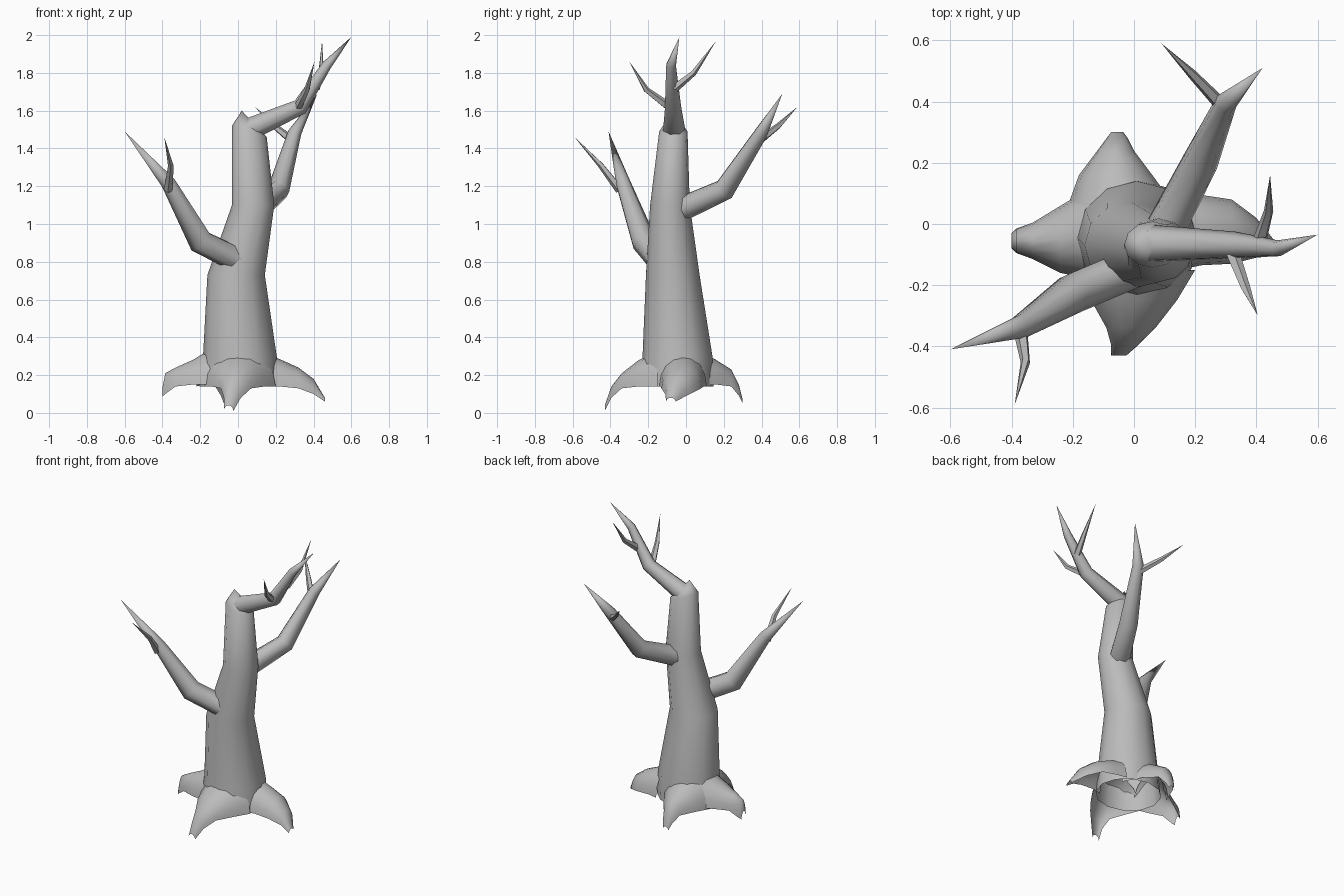
import bpy
import math
from mathutils import Vector

cube = bpy.data.objects.get("Cube")
if cube:
    bpy.data.objects.remove(cube, do_unlink=True)

# One plain bark colour
bark = bpy.data.materials.new("grey_bark")
bark.use_nodes = True
GREY = (0.5, 0.5, 0.5, 1)
bark.diffuse_color = GREY
bsdf = bark.node_tree.nodes["Principled BSDF"]
bsdf.inputs["Base Color"].default_value = GREY
bsdf.inputs["Roughness"].default_value = 0.8


def make(name, rings, tip=None, closed=True):
    """Skin a list of equal-length rings, optionally ending in a point."""
    n = len(rings[0])
    verts = [v for ring in rings for v in ring]
    span = n if closed else n - 1
    faces = []
    for k in range(len(rings) - 1):
        for i in range(span):
            j = (i + 1) % n
            faces.append((k * n + i, k * n + j, (k + 1) * n + j, (k + 1) * n + i))
    if tip is not None:
        last = (len(rings) - 1) * n
        verts.append(tip)
        faces += [(last + i, last + (i + 1) % n, len(verts) - 1) for i in range(span)]
    mesh = bpy.data.meshes.new(name)
    mesh.from_pydata([tuple(v) for v in verts], [], faces)
    mesh.materials.append(bark)
    obj = bpy.data.objects.new(name, mesh)
    bpy.context.collection.objects.link(obj)
    bpy.ops.object.select_all(action='DESELECT')
    obj.select_set(True)
    bpy.context.view_layer.objects.active = obj
    bpy.ops.object.shade_smooth_by_angle(angle=math.radians(62))
    return obj


def limb(name, path, radii, sides=7):
    """Tapering bent tube that ends in a sharp point."""
    pts = [Vector(p) for p in path]
    dirs = [(b - a).normalized() for a, b in zip(pts, pts[1:])]
    rings, prev, side = [], None, None
    for k, r in enumerate(radii):
        t = dirs[k] if k == 0 else (dirs[k - 1] + dirs[k]).normalized()
        if prev is None:
            side = t.orthogonal().normalized()
        else:
            side = prev.rotation_difference(t) @ side
        prev = t
        other = t.cross(side)
        angles = [math.tau * i / sides for i in range(sides)]
        rings.append([pts[k] + r * (side * math.cos(a) + other * math.sin(a)) for a in angles])
    make(name, rings, pts[-1])


def root(name, sections, heading, steps=8):
    """Arched shell, open below; sections are (x, y, bottom z, half width, height)."""
    across = Vector((math.sin(heading), -math.cos(heading), 0))
    rings = []
    for x, y, z, w, h in sections:
        angles = [math.pi * i / steps for i in range(steps + 1)]
        rings.append([Vector((x, y, z + h * math.sin(a))) + across * w * math.cos(a)
                      for a in angles])
    make(name, rings, closed=False)


# Trunk: leaning elliptical rings (x, y, z, x radius, y radius), broken off at a slant
SIDES = 12
trunk_rings = []
for x, y, z, rx, ry, slant in [(0.005, -0.05, 0.14, 0.21, 0.195, 0),
                               (0.01, -0.045, 0.30, 0.195, 0.185, 0),
                               (-0.01, -0.07, 0.73, 0.152, 0.142, 0),
                               (0.08, -0.085, 1.10, 0.112, 0.105, 0),
                               (0.06, -0.067, 1.49, 0.092, 0.075, 0.03)]:
    ring = []
    for i in range(SIDES):
        a = math.tau * i / SIDES
        ring.append((x + rx * math.cos(a), y + ry * math.sin(a), z - slant * math.cos(a)))
    trunk_rings.append(ring)
make("trunk", trunk_rings, (0.02, -0.067, 1.6))

# Main branches
limb("right_branch", [(0.0, -0.14, 0.81), (-0.2, -0.225, 0.91),
                      (-0.37, -0.335, 1.22), (-0.6, -0.41, 1.49)], [0.068, 0.068, 0.04])
limb("back_branch", [(0.1, -0.02, 1.08), (0.215, 0.2, 1.18),
                     (0.3, 0.395, 1.48), (0.42, 0.51, 1.69)], [0.066, 0.06, 0.037])
limb("top_branch", [(0.06, -0.065, 1.5), (0.33, -0.07, 1.62),
                    (0.47, -0.08, 1.84), (0.6, -0.035, 1.99)], [0.062, 0.045, 0.027])

# Twigs
TWIG = [0.024, 0.016]
limb("right_twig", [(-0.37, -0.35, 1.18), (-0.355, -0.45, 1.31), (-0.39, -0.59, 1.46)], TWIG, 5)
limb("back_twig", [(0.29, 0.385, 1.44), (0.19, 0.49, 1.52), (0.09, 0.59, 1.62)], TWIG, 5)
limb("top_back_twig", [(0.41, -0.06, 1.72), (0.44, 0.04, 1.8), (0.445, 0.16, 1.97)], TWIG, 5)
limb("top_front_twig", [(0.32, -0.09, 1.62), (0.365, -0.21, 1.71), (0.405, -0.3, 1.86)], TWIG, 5)

# Roots
root("front_root", [(0.01, -0.15, 0.14, 0.19, 0.19), (0.0, -0.25, 0.14, 0.14, 0.14),
                    (-0.01, -0.34, 0.13, 0.08, 0.08), (-0.03, -0.395, 0.08, 0.045, 0.06),
                    (-0.05, -0.43, 0.01, 0.025, 0.03)], -math.pi / 2)
root("back_root", [(-0.04, 0.05, 0.14, 0.18, 0.2), (-0.06, 0.16, 0.15, 0.12, 0.13),
                   (-0.06, 0.24, 0.14, 0.06, 0.09), (-0.055, 0.28, 0.09, 0.035, 0.06),
                   (-0.055, 0.3, 0.05, 0.02, 0.02)], math.pi / 2)
root("right_root", [(-0.14, -0.03, 0.15, 0.15, 0.19), (-0.24, -0.05, 0.15, 0.11, 0.13),
                    (-0.33, -0.055, 0.14, 0.06, 0.1), (-0.385, -0.055, 0.1, 0.04, 0.11),
                    (-0.4, -0.055, 0.085, 0.025, 0.05)], math.pi)
root("left_root", [(0.15, -0.02, 0.14, 0.13, 0.17), (0.22, -0.02, 0.14, 0.115, 0.145),
                   (0.32, -0.025, 0.13, 0.105, 0.11), (0.4, -0.045, 0.1, 0.065, 0.08),
                   (0.46, -0.08, 0.06, 0.025, 0.02)], 0)
